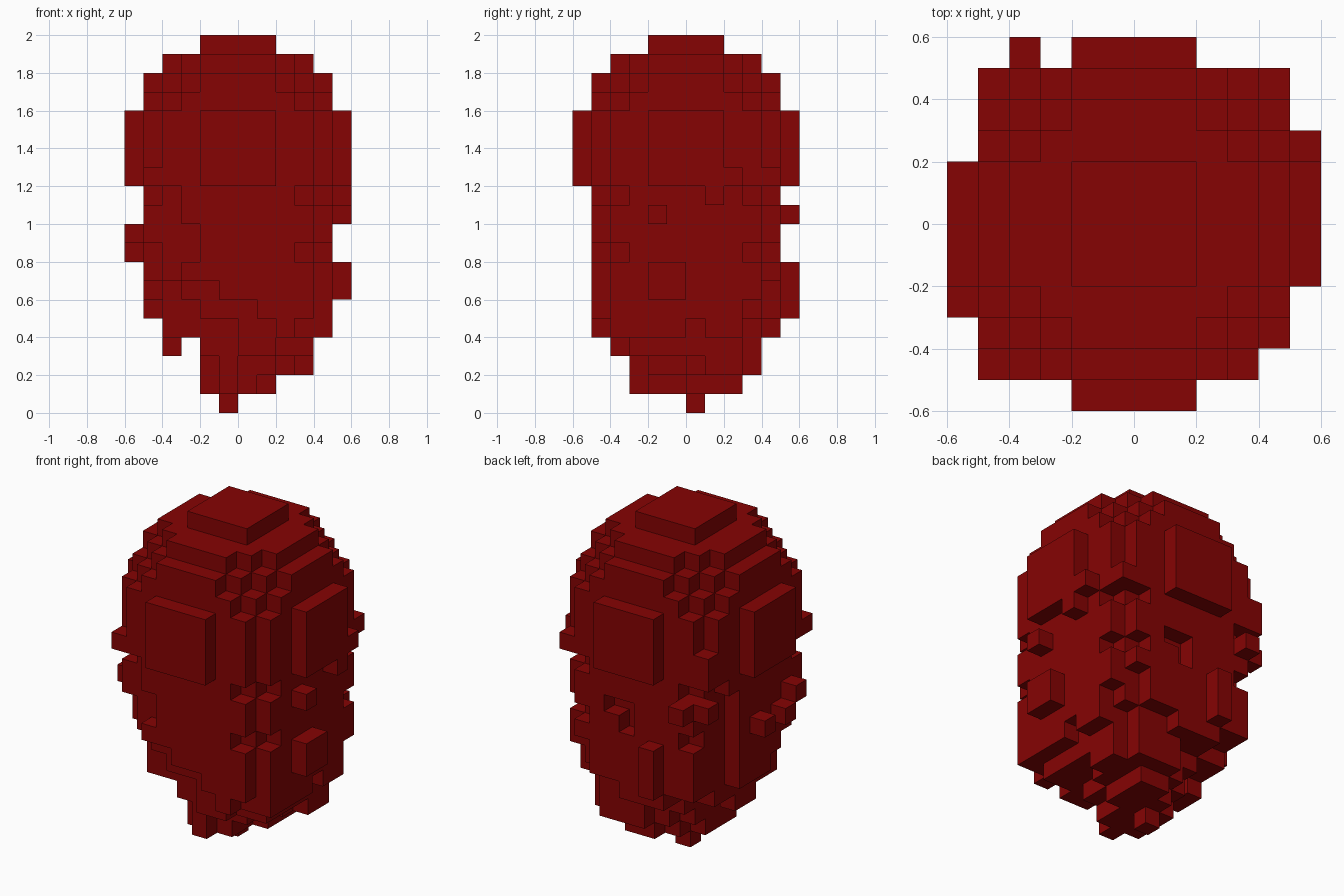
import bpy
import bmesh

if "Cube" in bpy.data.objects:
    bpy.data.objects.remove(bpy.data.objects["Cube"], do_unlink=True)

S = 0.1  # block size
cells = set()


def box(x0, x1, y0, y1, z0, z1, add=True):
    """Add or carve a box of blocks; the upper bounds are exclusive."""
    block = {(x, y, z) for x in range(x0, x1) for y in range(y0, y1) for z in range(z0, z1)}
    if add:
        cells.update(block)
    else:
        cells.difference_update(block)


def cross(r, cut, z0, z1):
    """Square layer of half width r whose outer rows reach only to cut."""
    box(-r, r, -cut, cut, z0, z1)
    box(-cut, cut, -r, r, z0, z1)
    box(1 - r, r - 1, 1 - r, r - 1, z0, z1)


# Round dome: stepped sphere with a few corner blocks
for x in range(-6, 6):
    for y in range(-6, 6):
        for z in range(11, 20):
            if (x + .5) ** 2 + (y + .5) ** 2 + (z - 13.5) ** 2 <= 36:
                cells.add((x, y, z))
box(4, 5, 4, 5, 12, 13)
box(-5, -4, -5, -4, 12, 13)
box(-5, -4, 4, 5, 12, 14)

# Straight trunk with stepped corners
cross(5, 4, 9, 11)
cross(5, 3, 8, 9)
cross(5, 4, 6, 8)
box(-4, 4, -4, 4, 4, 6)

# Ragged lower edge of the front, back, left and right walls
box(1, 4, -5, -4, 5, 6)
box(2, 3, -5, -4, 4, 5)
box(-4, 3, 4, 5, 5, 6)
box(-2, 1, 4, 5, 4, 5)
box(4, 5, -4, 3, 5, 6)
box(4, 5, -4, 0, 4, 5)
box(4, 5, 1, 3, 4, 5)
box(-5, -4, -1, 2, 5, 6)

# Tapering underside
box(-2, 4, -3, 3, 3, 4)
box(0, 2, -4, -3, 3, 4)
box(0, 3, 3, 4, 3, 4)
box(-4, -3, -1, 1, 3, 4)
box(-2, -1, -2, 2, 2, 3)
box(-1, 0, -3, 3, 2, 3)
box(0, 2, -2, 3, 2, 3)
box(2, 3, 0, 3, 2, 3)
box(0, 3, 3, 4, 2, 3)
box(3, 4, 1, 3, 2, 3)
box(-2, -1, -2, 1, 1, 2)
box(-1, 0, -3, 2, 1, 2)
box(0, 1, -2, 3, 1, 2)
box(1, 2, 0, 3, 1, 2)
box(-1, 0, 0, 1, 0, 1)

# Carved front corner
box(-5, -3, -5, -4, 10, 11, False)
box(-5, -2, -5, -4, 8, 10, False)
box(-5, -3, -5, -4, 7, 8, False)
box(-5, -1, -5, -4, 6, 7, False)
box(-5, -4, -4, -3, 7, 8, False)
box(-5, -4, -4, -2, 6, 7, False)
box(-4, -3, -4, -3, 4, 7, False)
box(-3, -2, -4, -3, 4, 6, False)
box(-2, 0, -4, -3, 4, 5, False)

# Carved back corners and notch
box(-5, -4, 2, 4, 6, 11, False)
box(-4, -2, 3, 4, 4, 5, False)
box(3, 4, 3, 4, 4, 5, False)
box(3, 4, 4, 5, 6, 7, False)
box(0, 2, 4, 5, 9, 10, False)
box(0, 1, 4, 5, 8, 9, False)

# Raised studs on the sides and back
box(5, 6, 1, 2, 11, 12)
box(5, 6, 2, 3, 12, 13)
box(5, 6, -2, -1, 10, 11)
box(5, 6, -2, 0, 6, 8)
box(-6, -5, 0, 1, 8, 9)
box(-6, -5, -2, -1, 8, 9)
box(-6, -5, -3, -2, 9, 10)
box(-4, -3, 5, 6, 10, 11)
box(-5, -4, 4, 5, 10, 11)
box(-2, -1, 5, 6, 5, 8)

# Skin the blocks with outward faces only
bm = bmesh.new()
corners = {}


def vert(p):
    if p not in corners:
        corners[p] = bm.verts.new([c * S for c in p])
    return corners[p]


for cell in sorted(cells):
    for axis in range(3):
        u, v = (axis + 1) % 3, (axis + 2) % 3
        for side in (0, 1):
            near = list(cell)
            near[axis] += 2 * side - 1
            if tuple(near) in cells:
                continue
            loop = []
            for du, dv in ((0, 0), (1, 0), (1, 1), (0, 1)):
                p = list(cell)
                p[axis] += side
                p[u] += du
                p[v] += dv
                loop.append(vert(tuple(p)))
            bm.faces.new(loop if side else loop[::-1])

mesh = bpy.data.meshes.new("block_canopy")
bm.to_mesh(mesh)
bm.free()
canopy = bpy.data.objects.new("block_canopy", mesh)
bpy.context.collection.objects.link(canopy)

# Dark red material
red = bpy.data.materials.new("dark red")
red.use_nodes = True
color = (0.24, 0.001, 0.001, 1)
red.diffuse_color = color
red.node_tree.nodes["Principled BSDF"].inputs["Base Color"].default_value = color
mesh.materials.append(red)
